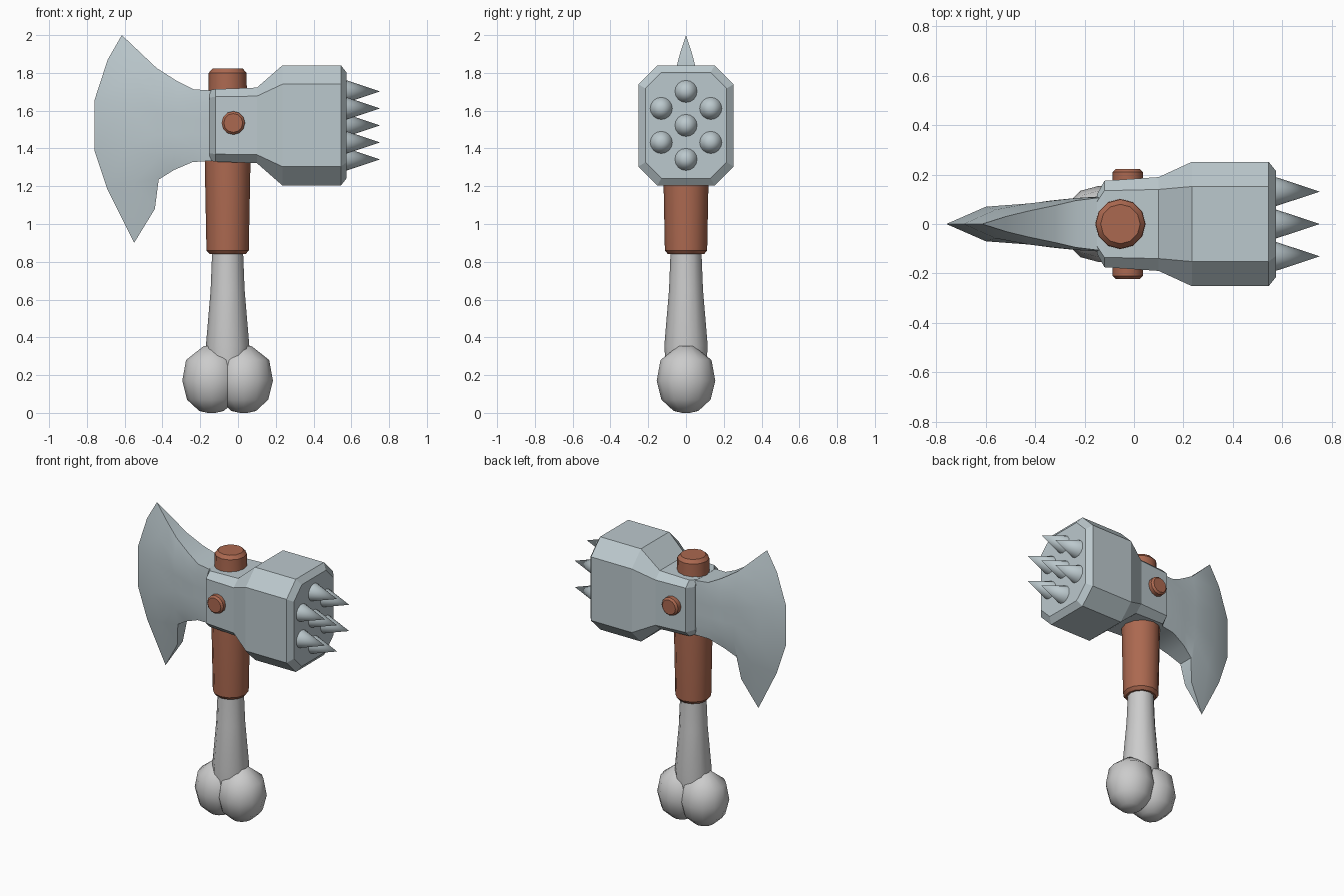
import bpy, bmesh, math
from mathutils import Matrix

if "Cube" in bpy.data.objects:
    bpy.data.objects.remove(bpy.data.objects["Cube"])

CX, CZ = -0.055, 1.522          # handle axis x, head centre z


def material(name, rgb):
    m = bpy.data.materials.new(name)
    m.diffuse_color = (*rgb, 1)
    m.use_nodes = True
    m.node_tree.nodes["Principled BSDF"].inputs["Base Color"].default_value = m.diffuse_color
    return m


steel = material("steel", (0.50, 0.58, 0.61))
leather = material("leather", (0.41, 0.14, 0.08))


def finish(bm, name, mat=None, angle=None):
    bmesh.ops.remove_doubles(bm, verts=bm.verts, dist=1e-5)
    bmesh.ops.recalc_face_normals(bm, faces=bm.faces)
    me = bpy.data.meshes.new(name)
    bm.to_mesh(me)
    bm.free()
    ob = bpy.data.objects.new(name, me)
    bpy.context.collection.objects.link(ob)
    if mat:
        me.materials.append(mat)
    if angle:
        bpy.ops.object.select_all(action='DESELECT')
        ob.select_set(True)
        bpy.context.view_layer.objects.active = ob
        bpy.ops.object.shade_smooth_by_angle(angle=math.radians(angle))
    return ob


def loft(bm, rings):
    """Skin a list of closed point rings and cap both ends."""
    vs = [[bm.verts.new(p) for p in r] for r in rings]
    n = len(vs[0])
    for a, b in zip(vs, vs[1:]):
        for i in range(n):
            j = (i + 1) % n
            bm.faces.new((a[i], a[j], b[j], b[i]))
    bm.faces.new(vs[0])
    bm.faces.new(vs[-1])


def lathe(name, profile, matrix, mat=None, n=12, angle=35):
    """Turn (radius, height) points about local z, then place with matrix."""
    bm = bmesh.new()
    loft(bm, [[(r * math.cos(math.tau * i / n), r * math.sin(math.tau * i / n), h)
               for i in range(n)] for r, h in profile])
    bmesh.ops.transform(bm, matrix=matrix, verts=bm.verts)
    return finish(bm, name, mat, angle)


# Bone handle: tapered shaft and two knuckle lobes
axis = Matrix.Translation((CX, 0, 0))
lathe("bone_shaft", [(0.10, 0.15), (0.115, 0.355), (0.09, 0.65), (0.08, 0.90)], axis)
for side, label in ((-1, "left"), (1, "right")):
    lathe("bone_lobe_" + label,
          [(0.02, 0.0), (0.065, 0.01), (0.13, 0.07), (0.155, 0.17), (0.135, 0.28), (0.04, 0.355)],
          Matrix.Translation((CX + side * 0.085, 0, 0)), angle=80)

# Leather wrapped grip running up through the head
lathe("grip", [(0.095, 0.84), (0.112, 0.86), (0.121, 1.33), (0.115, 1.45),
               (0.102, 1.70), (0.10, 1.80), (0.08, 1.823)], axis, leather)

# Rivet through the head
lathe("rivet", [(0.05, -0.222), (0.062, -0.21), (0.062, 0.21), (0.05, 0.222)],
      Matrix.Translation((-0.025, 0, 1.535)) @ Matrix.Rotation(math.pi / 2, 4, 'X'), leather)

# Hammer head: chamfered sections along x (x, half y, half z, chamfer y, chamfer z)
sections = [(-0.15, 0.12, 0.187, 0.03, 0.04), (-0.12, 0.175, 0.192, 0.04, 0.04),
            (0.10, 0.19, 0.20, 0.05, 0.045), (0.235, 0.252, 0.318, 0.10, 0.10),
            (0.545, 0.252, 0.318, 0.10, 0.10), (0.575, 0.215, 0.28, 0.085, 0.085)]
bm = bmesh.new()
loft(bm, [[(x, y, CZ + z) for y, z in
           ((hy, hz - cz), (hy - cy, hz), (cy - hy, hz), (-hy, hz - cz),
            (-hy, cz - hz), (cy - hy, -hz), (hy - cy, -hz), (hy, cz - hz))]
          for x, hy, hz, cy, cz in sections])
finish(bm, "hammer_head", steel)

# Spikes on the striking face
spots = [(0, 0), (0, 0.18), (0, -0.18)] + [(sy * 0.131, sz * 0.09) for sy in (-1, 1) for sz in (-1, 1)]
for k, (y, z) in enumerate(spots):
    lathe(f"spike_{k + 1}", [(0.063, 0), (0.0, 0.19)],
          Matrix.Translation((0.562, y, CZ + z)) @ Matrix.Rotation(math.pi / 2, 4, 'Y'),
          steel, n=16, angle=50)

# Axe blade: columns from root to cutting edge
ROWS = 6
columns = []
for top, bot, y_rim, y_mid in (((-0.13, 1.706), (-0.13, 1.335), 0.108, 0.112),
                               ((-0.235, 1.713), (-0.24, 1.328), 0.095, 0.105),
                               ((-0.32, 1.755), (-0.34, 1.285), 0.075, 0.095),
                               ((-0.43, 1.825), (-0.42, 1.235), 0.052, 0.083)):
    columns.append([(top[0] + (bot[0] - top[0]) * t / 5,
                     y_rim if t in (0, 5) else y_mid,
                     top[1] + (bot[1] - top[1]) * t / 5) for t in range(ROWS)])
columns.append([(-0.52, 0.03, 1.91), (-0.56, 0.058, 1.80), (-0.60, 0.07, 1.63),
                (-0.60, 0.07, 1.40), (-0.55, 0.06, 1.22), (-0.44, 0.03, 1.08)])
columns.append([(-0.615, 0, 2.0), (-0.69, 0, 1.87), (-0.76, 0, 1.655),
                (-0.76, 0, 1.39), (-0.69, 0, 1.18), (-0.55, 0, 0.90)])
bm = bmesh.new()
loft(bm, [[(x, y, z) for x, y, z in col] + [(x, -y, z) for x, y, z in reversed(col)]
          for col in columns[:-1]])
bm.faces.ensure_lookup_table()
bm.faces.remove(bm.faces[-1])       # open the front so the edge can close it
for s in (1, -1):
    a, b = ([bm.verts.new((x, s * y, z)) for x, y, z in c] for c in columns[-2:])
    for i in range(ROWS - 1):
        bm.faces.new((a[i], a[i + 1], b[i + 1], b[i]))
    if s == 1:
        first = a, b
for i in (0, ROWS - 1):             # triangular tips of the rim
    bm.faces.new((first[0][i], a[i], b[i]))
finish(bm, "axe_blade", steel, 30)
